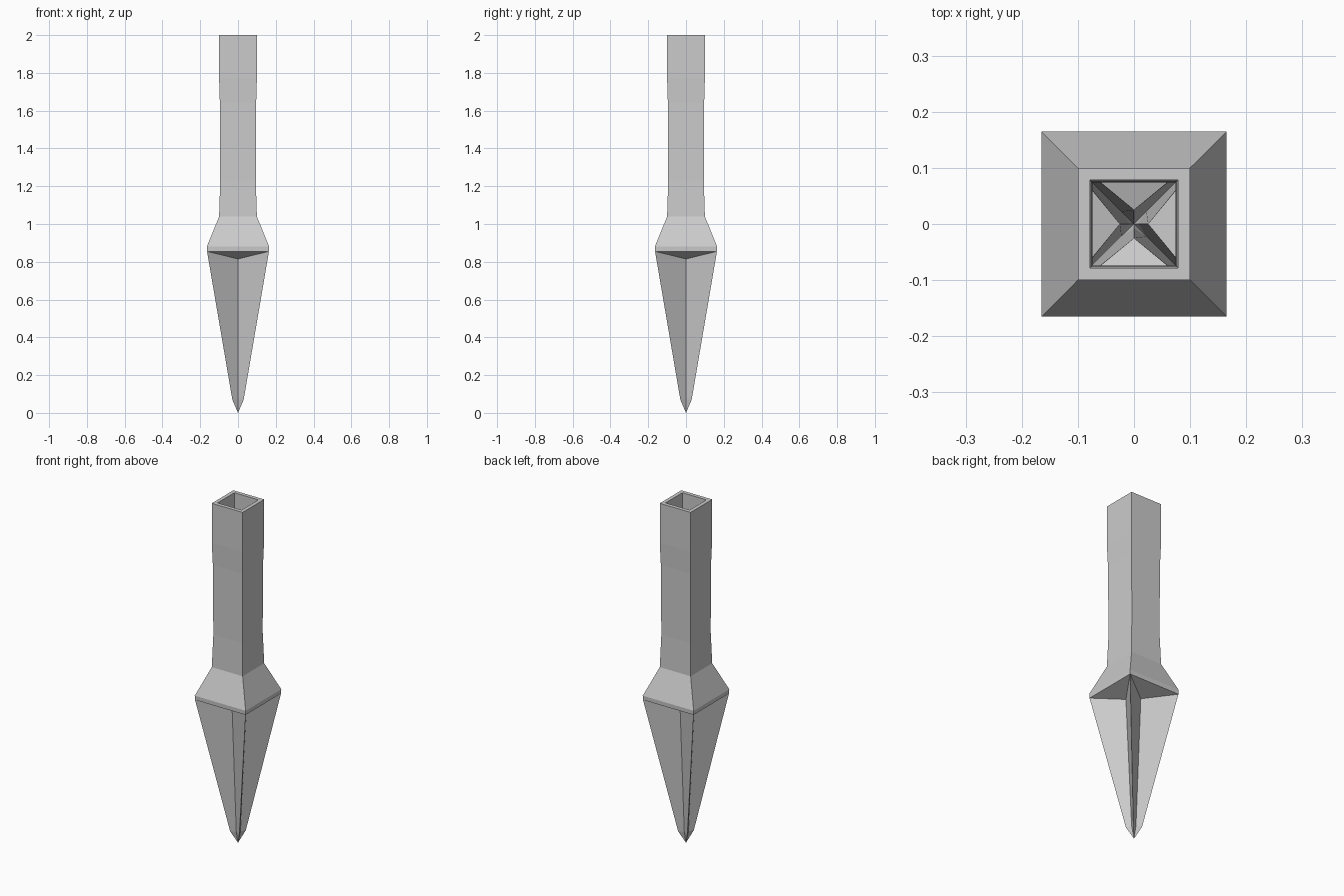
import bpy, bmesh

if "Cube" in bpy.data.objects:
    bpy.data.objects.remove(bpy.data.objects["Cube"])

steel = bpy.data.materials.new("grey_steel")
steel.diffuse_color = (0.6, 0.6, 0.6, 1)
steel.use_nodes = True
steel.node_tree.nodes["Principled BSDF"].inputs["Base Color"].default_value = steel.diffuse_color

SIGNS = ((-1, -1), (1, -1), (1, 1), (-1, 1))


def square(bm, half, z):
    return [bm.verts.new((sx * half, sy * half, z)) for sx, sy in SIGNS]


def star(bm, tip, valley, z):
    """Four diagonal fin tips with a valley between each pair."""
    ring = []
    for (sx, sy), (vx, vy) in zip(SIGNS, ((0, -1), (1, 0), (0, 1), (-1, 0))):
        ring.append(bm.verts.new((sx * tip, sy * tip, z)))
        ring.append(bm.verts.new((vx * valley, vy * valley, z)))
    return ring


def bridge(bm, a, b):
    n = len(a)
    for i in range(n):
        bm.faces.new((a[i], b[i], b[(i + 1) % n], a[(i + 1) % n]))


def shell(bm, squares, stars, point_z):
    """Square socket flowing into a four-finned point; returns the top ring."""
    sq = [square(bm, h, z) for h, z in squares]
    st = [star(bm, *s) for s in stars]
    for rings in (sq, st):
        for a, b in zip(rings, rings[1:]):
            bridge(bm, a, b)
    # collar underside: one triangle per side plus a sliver to each fin tip
    c, s = sq[-1], st[0]
    for i in range(4):
        j = (i + 1) % 4
        t0, v, t1 = s[2 * i], s[2 * i + 1], s[2 * j]
        bm.faces.new((c[i], v, c[j]))
        bm.faces.new((c[i], t0, v))
        bm.faces.new((c[j], v, t1))
    # closing point
    end, last = bm.verts.new((0, 0, point_z)), st[-1]
    for i in range(8):
        bm.faces.new((last[i], end, last[(i + 1) % 8]))
    return sq[0]


bm = bmesh.new()
# outer skin: waisted shaft, flared collar, finned blade
outer = shell(bm,
              [(0.10, 2.0), (0.10, 1.77), (0.096, 1.64), (0.094, 1.23),
               (0.10, 1.04), (0.165, 0.88), (0.164, 0.855)],
              [(0.157, 0.055, 0.815), (0.03, 0.016, 0.07)], 0.0)
# hollow inside
inner = shell(bm,
              [(0.078, 2.0), (0.078, 1.77), (0.076, 1.64), (0.074, 1.23),
               (0.08, 1.03), (0.14, 0.885), (0.14, 0.87)],
              [(0.13, 0.025, 0.83), (0.022, 0.008, 0.09)], 0.04)
bridge(bm, outer, inner)  # socket rim
bmesh.ops.recalc_face_normals(bm, faces=bm.faces)

mesh = bpy.data.meshes.new("socketed_spearhead")
bm.to_mesh(mesh)
bm.free()
mesh.materials.append(steel)
spearhead = bpy.data.objects.new("socketed_spearhead", mesh)
bpy.context.collection.objects.link(spearhead)
